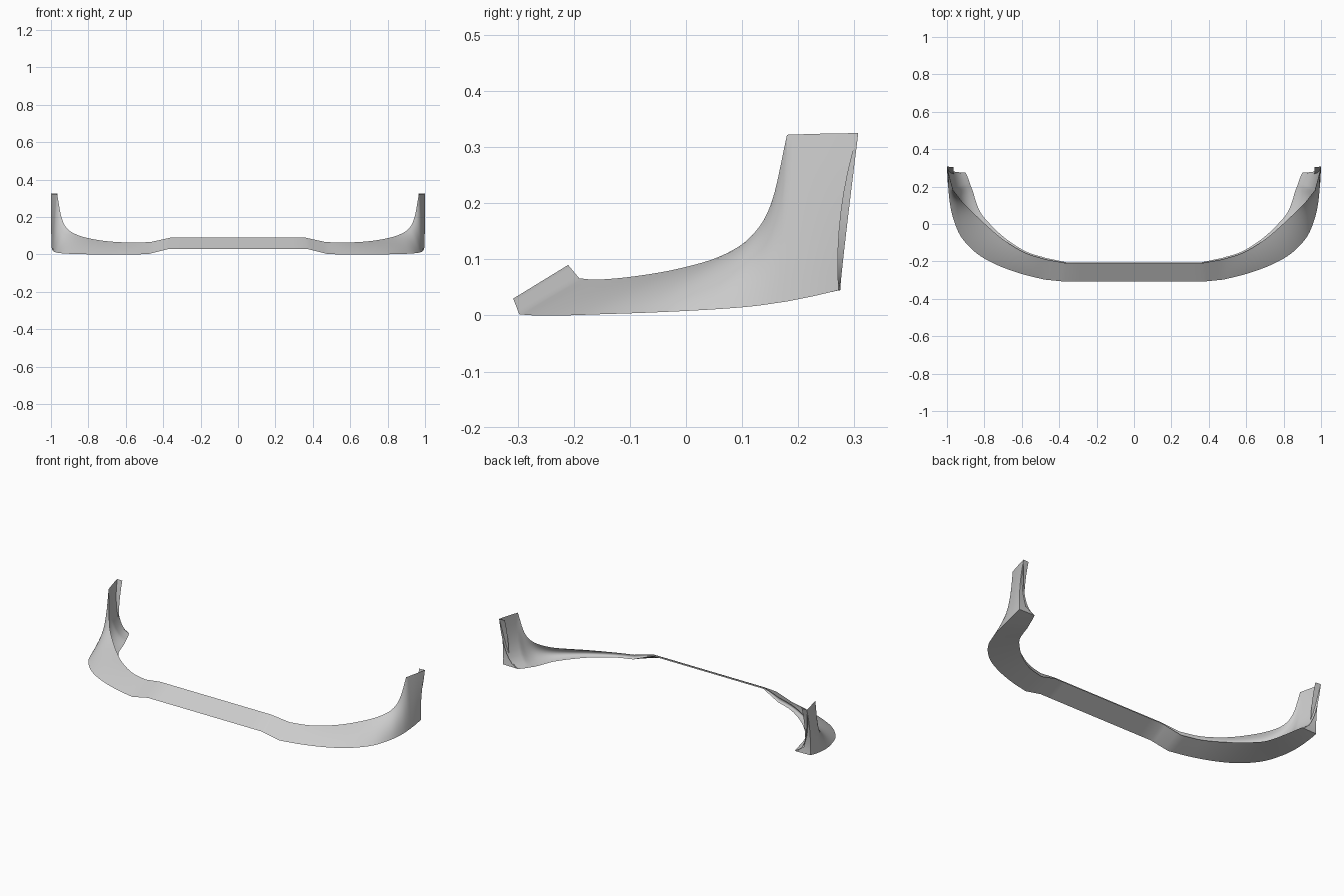
import bpy, math
from mathutils import Vector

if "Cube" in bpy.data.objects:
    bpy.data.objects.remove(bpy.data.objects["Cube"])

# Stations of the right half: lower outer edge, upper edge, inner edge of the underside
STATIONS = [
    ((0, -.308, .03), (0, -.21, .09), (0, -.205, .082)),
    ((.37, -.308, .03), (.36, -.21, .09), (.36, -.205, .082)),
    ((.48, -.297, .002), (.47, -.19, .066), (.47, -.182, .042)),
    ((.60, -.267, 0), (.58, -.155, .064), (.58, -.146, .038)),
    ((.73, -.220, 0), (.69, -.09, .07), (.69, -.075, .034)),
    ((.84, -.158, .002), (.78, -.015, .083), (.77, .0, .030)),
    ((.925, -.068, .005), (.86, .06, .105), (.82, .06, .027)),
    ((.968, .035, .010), (.915, .115, .14), (.845, .12, .027)),
    ((.985, .115, .016), (.944, .152, .2), (.86, .17, .030)),
    ((.992, .18, .025), (.967, .18, .322), (.875, .21, .035)),
    ((.996, .225, .034), (.985, .245, .324), (.887, .245, .040)),
    ((.998, .272, .045), (1, .307, .325), (.9, .275, .045)),
]
BREAKS = {0, 1, 2, 9, 11}      # stations where the edges turn sharply
STEPS, ROWS = 5, 8


def spline(points):
    """Catmull-Rom through the points, with free tangents at the breaks."""
    p = [Vector(q) for q in points]
    out = []
    for i in range(len(p) - 1):
        d = p[i + 1] - p[i]
        m0 = d if i in BREAKS else (p[i + 1] - p[i - 1]) / 2
        m1 = d if i + 1 in BREAKS else (p[i + 2] - p[i]) / 2
        for k in range(STEPS):
            t = k / STEPS
            out.append(p[i] * (2*t**3 - 3*t*t + 1) + m0 * (t**3 - 2*t*t + t)
                       + p[i + 1] * (3*t*t - 2*t**3) + m1 * (t**3 - t*t))
    return out + [p[-1]]


def sheet(name, columns):
    """Thin smooth panel through columns of points, mirrored across x."""
    n = len(columns[0])
    faces = [(c*n + r, (c+1)*n + r, (c+1)*n + r + 1, c*n + r + 1)
             for c in range(len(columns) - 1) for r in range(n - 1)]
    mesh = bpy.data.meshes.new(name)
    mesh.from_pydata([v for col in columns for v in col], [], faces)
    obj = bpy.data.objects.new(name, mesh)
    bpy.context.collection.objects.link(obj)
    mirror = obj.modifiers.new("mirror", 'MIRROR')
    mirror.use_clip = True
    bpy.context.view_layer.objects.active = obj
    obj.select_set(True)
    bpy.ops.object.shade_smooth_by_angle(angle=math.radians(35))
    obj.select_set(False)
    return obj


low, top, inner = (spline([s[i] for s in STATIONS]) for i in range(3))
last = len(low) - 1

# Outer skin and concave inner skin, section by section
outer_cols, inner_cols = [], []
for i, (b, t, n) in enumerate(zip(low, top, inner)):
    along = (low[min(i + 1, last)] - low[max(i - 1, 0)]).normalized()
    out = along.cross(t - b).normalized()
    s = max(0, (i - 2 * STEPS) / (last - 2 * STEPS))
    bulge = .008 * math.sin(math.pi * s) * (1 - s)
    pull = Vector((0, -.013 * max(0, (s - .8) / .2), 0))
    outer_cols.append([b.lerp(t, k / ROWS) + (out * bulge + pull) * 4 * (k / ROWS) * (1 - k / ROWS)
                       for k in range(ROWS + 1)])
    ctrl = ((t + n) / 2).lerp(b, .1 + .75 * s)
    inner_cols.append([t.lerp(ctrl, k / ROWS).lerp(ctrl.lerp(n, k / ROWS), k / ROWS)
                       for k in range(ROWS + 1)])
sheet("outer_skin", outer_cols)
sheet("inner_skin", inner_cols)

# Underside running inward from the lower edge
sheet("underside", [[b, b.lerp(n, .5), n] for b, n in zip(low, inner)])

# Rear flange: narrow on the post, flaring to the underside at its foot
widths = [.097, .045] + [.035] * (ROWS - 1)
sheet("rear_flange", [[p, p + Vector((-w, -.003 if k else .003, 0))]
                      for k, (p, w) in enumerate(zip(outer_cols[-1], widths))])
